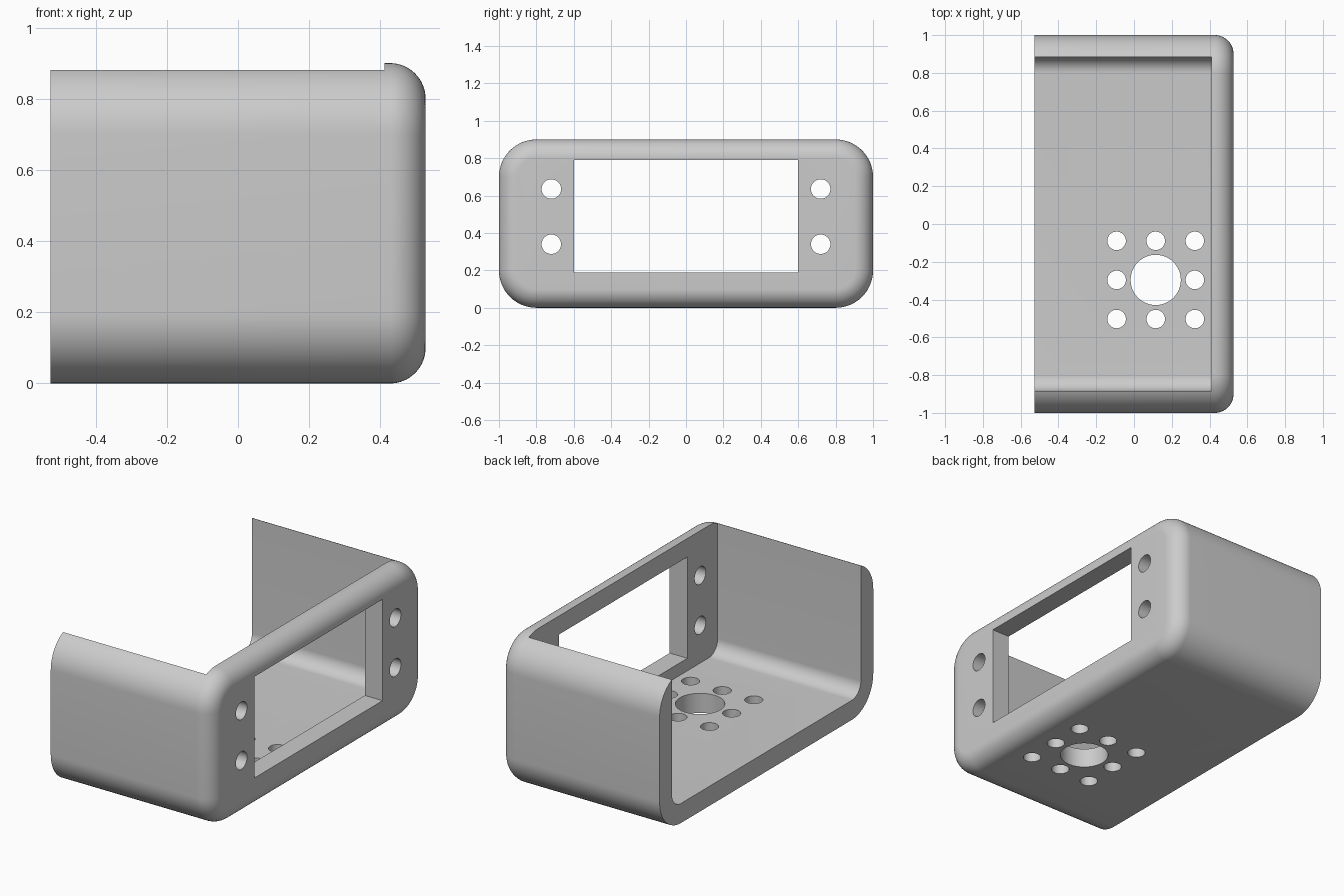
import bpy
import bmesh
from math import sin, cos, pi, radians

if "Cube" in bpy.data.objects:
    bpy.data.objects.remove(bpy.data.objects["Cube"], do_unlink=True)

X, Y, H = 0.527, 1.0, 0.9        # half length, half width, height
R, FILLET, WALL = 0.2, 0.1, 0.116
ARC = 16                         # segments per quarter round

gray = bpy.data.materials.new("plain gray")
gray.use_nodes = True
gray.diffuse_color = (0.6, 0.6, 0.6, 1)
gray.node_tree.nodes["Principled BSDF"].inputs["Base Color"].default_value = (0.6, 0.6, 0.6, 1)


def rounded_rect(hy, z0, z1, r_low, r_high):
    """Counter-clockwise (y, z) outline; a zero radius gives a sharp corner."""
    corners = [(1, z1, r_high, 0), (-1, z1, r_high, 1), (-1, z0, r_low, 2), (1, z0, r_low, 3)]
    pts = []
    for side, z, r, quarter in corners:
        cy = side * (hy - r)
        cz = z - r if quarter < 2 else z + r
        steps = ARC if r else 0
        for i in range(steps + 1):
            a = (quarter + i / ARC) * pi / 2
            pts.append((cy + r * cos(a), cz + r * sin(a)))
    return pts


def loft(name, sections):
    """Skin a list of (x, outline) sections into a closed solid."""
    bm = bmesh.new()
    rings = [[bm.verts.new((x, y, z)) for y, z in outline] for x, outline in sections]
    for a, b in zip(rings, rings[1:]):
        for i in range(len(a)):
            j = (i + 1) % len(a)
            bm.faces.new((a[i], a[j], b[j], b[i]))
    bm.faces.new(rings[0])
    bm.faces.new(rings[-1])
    bmesh.ops.recalc_face_normals(bm, faces=bm.faces)
    mesh = bpy.data.meshes.new(name)
    bm.to_mesh(mesh)
    bm.free()
    obj = bpy.data.objects.new(name, mesh)
    bpy.context.collection.objects.link(obj)
    mesh.materials.append(gray)
    return obj


def drill(radius, location, along_x=False):
    bpy.ops.mesh.primitive_cylinder_add(vertices=48, radius=radius, depth=0.4, location=location,
                                        rotation=(0, pi / 2 if along_x else 0, 0))
    obj = bpy.context.object
    obj.data.materials.append(gray)
    return obj


def cut(target, cutter):
    mod = target.modifiers.new("cut", "BOOLEAN")
    mod.operation = "DIFFERENCE"
    mod.solver = "EXACT"
    mod.object = cutter
    bpy.context.view_layer.objects.active = target
    bpy.ops.object.modifier_apply(modifier=mod.name)
    bpy.data.objects.remove(cutter, do_unlink=True)


# Outer shell with a rounded closed end
sections = [(-X, rounded_rect(Y, 0, H, R, R))]
for i in range(ARC + 1):
    t = i / ARC * pi / 2
    inset = FILLET * (1 - cos(t))
    sections.append((X - FILLET + FILLET * sin(t),
                     rounded_rect(Y - inset, inset, H - inset, R - inset, R - inset)))
bracket = loft("bracket", sections)

# Tray cavity, open at the top and at one end
tray = rounded_rect(Y - WALL, WALL, H + 0.3, R - WALL, 0)
cut(bracket, loft("tray_cutter", [(-X - 0.2, tray), (X - WALL, tray)]))

# Rectangular window in the end wall
window = rounded_rect(0.6, 0.19, 0.79, 0, 0)
cut(bracket, loft("window_cutter", [(X - 0.2, window), (X + 0.2, window)]))

# Four screw holes beside the window
for y in (-0.72, 0.72):
    for z in (0.34, 0.635):
        cut(bracket, drill(0.052, (X, y, z), along_x=True))

# Floor: one large hole ringed by eight small ones
cx, cy, pitch = 0.115, -0.296, 0.207
for i in (-1, 0, 1):
    for j in (-1, 0, 1):
        radius = 0.049 if i or j else 0.133
        cut(bracket, drill(radius, (cx + i * pitch, cy + j * pitch, 0)))

bpy.ops.object.select_all(action="DESELECT")
bracket.select_set(True)
bpy.context.view_layer.objects.active = bracket
bpy.ops.object.shade_smooth_by_angle(angle=radians(30))
